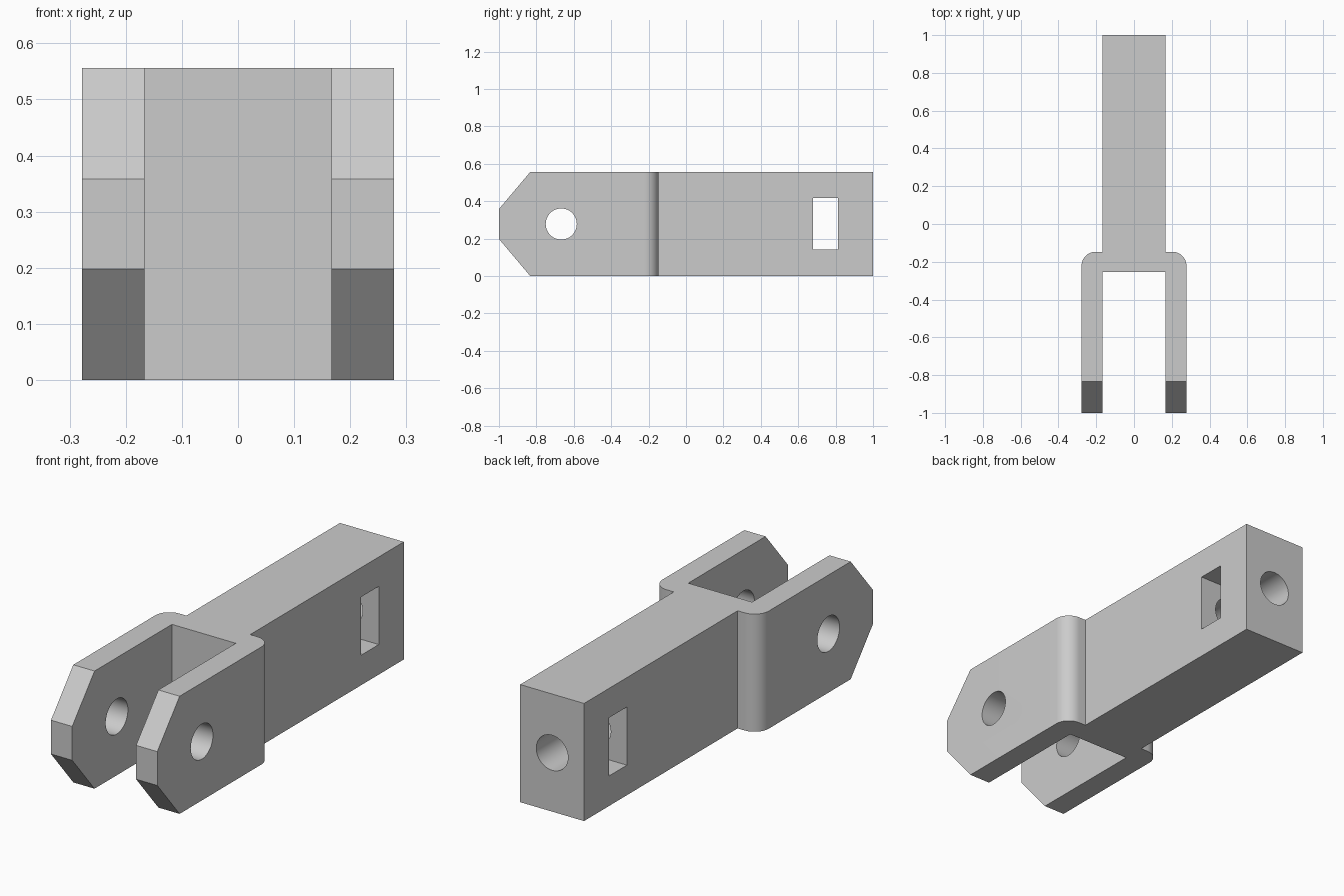
import bpy, math
from mathutils import Matrix

cube = bpy.data.objects.get("Cube")
if cube:
    bpy.data.objects.remove(cube, do_unlink=True)

H = 0.556            # height
W = 0.278            # half width of the fork
S = 0.167            # half width of the shank
MID = H / 2
BACK, CROTCH = -0.147, -0.255
R = 0.075            # rounded shoulder radius

grey = bpy.data.materials.new("plain grey")
grey.use_nodes = True
colour = (0.6, 0.6, 0.6, 1)
grey.diffuse_color = colour
grey.node_tree.nodes["Principled BSDF"].inputs["Base Color"].default_value = colour


def prism(name, outline, depth, axis="z"):
    """Extrude a closed outline along z, or a (y, z) outline along x about x = 0."""
    n = len(outline)
    if axis == "z":
        verts = [(a, b, h) for h in (0, depth) for a, b in outline]
    else:
        verts = [(h, a, b) for h in (-depth / 2, depth / 2) for a, b in outline]
    faces = [list(range(n))[::-1], list(range(n, 2 * n))]
    faces += [(i, (i + 1) % n, (i + 1) % n + n, i + n) for i in range(n)]
    mesh = bpy.data.meshes.new(name)
    mesh.from_pydata(verts, [], faces)
    obj = bpy.data.objects.new(name, mesh)
    bpy.context.collection.objects.link(obj)
    return obj


def drill(name, centre, radius, depth, axis):
    turn = Matrix.Rotation(math.pi / 2, 4, axis)
    bpy.ops.mesh.primitive_cylinder_add(vertices=48, radius=radius, depth=depth)
    obj = bpy.context.object
    obj.name = name
    obj.data.transform(Matrix.Translation(centre) @ turn)
    return obj


def cut(target, cutter):
    """Apply a boolean difference and discard the cutter."""
    cutter.hide_render = True
    mod = target.modifiers.new(cutter.name, "BOOLEAN")
    mod.operation, mod.solver, mod.object = "DIFFERENCE", "EXACT", cutter
    bpy.context.view_layer.objects.active = target
    bpy.ops.object.modifier_apply(modifier=mod.name)
    bpy.data.objects.remove(cutter, do_unlink=True)


# Plan outline: shank, rounded shoulder, arm and crotch, then mirrored
arc = [(W - R + R * math.cos(t), BACK - R + R * math.sin(t))
       for t in (math.pi / 2 * (1 - i / 12) for i in range(13))]
half = [(S, 1), (S, BACK)] + arc + [(W, -1), (S, -1), (S, CROTCH)]
clevis = prism("fork_and_shank", half + [(-x, y) for x, y in reversed(half)], H)

# Chamfered tips of the arms, above and below
for side in (-1, 1):
    corner = [(-1.1, MID + side * (0.08 - 0.1 * 1.186)),
              (-0.733, MID + side * (MID + 0.1 * 1.186)),
              (-1.1, MID + side * (MID + 0.1 * 1.186))]
    if side < 0:
        corner.reverse()
    # counter-clockwise order keeps the cutter normals outward
    cut(clevis, prism("tip_chamfer", corner, 1, "x"))

# Pin hole through both arms
cut(clevis, drill("pin_hole", (0, -0.667, MID), 0.083, 1, "Y"))

# Nut slot through the shank
slot = [(0.68, 0.142), (0.813, 0.142), (0.813, 0.417), (0.68, 0.417)]
cut(clevis, prism("nut_slot", slot, 1, "x"))

# Blind screw hole from the back end, passing the slot
cut(clevis, drill("screw_hole", (0, 0.77, MID), 0.083, 0.66, "X"))

clevis.data.materials.clear()
clevis.data.materials.append(grey)
for face in clevis.data.polygons:
    face.material_index = 0
bpy.ops.object.select_all(action="DESELECT")
clevis.select_set(True)
bpy.context.view_layer.objects.active = clevis
bpy.ops.object.shade_smooth_by_angle(angle=math.radians(30))
